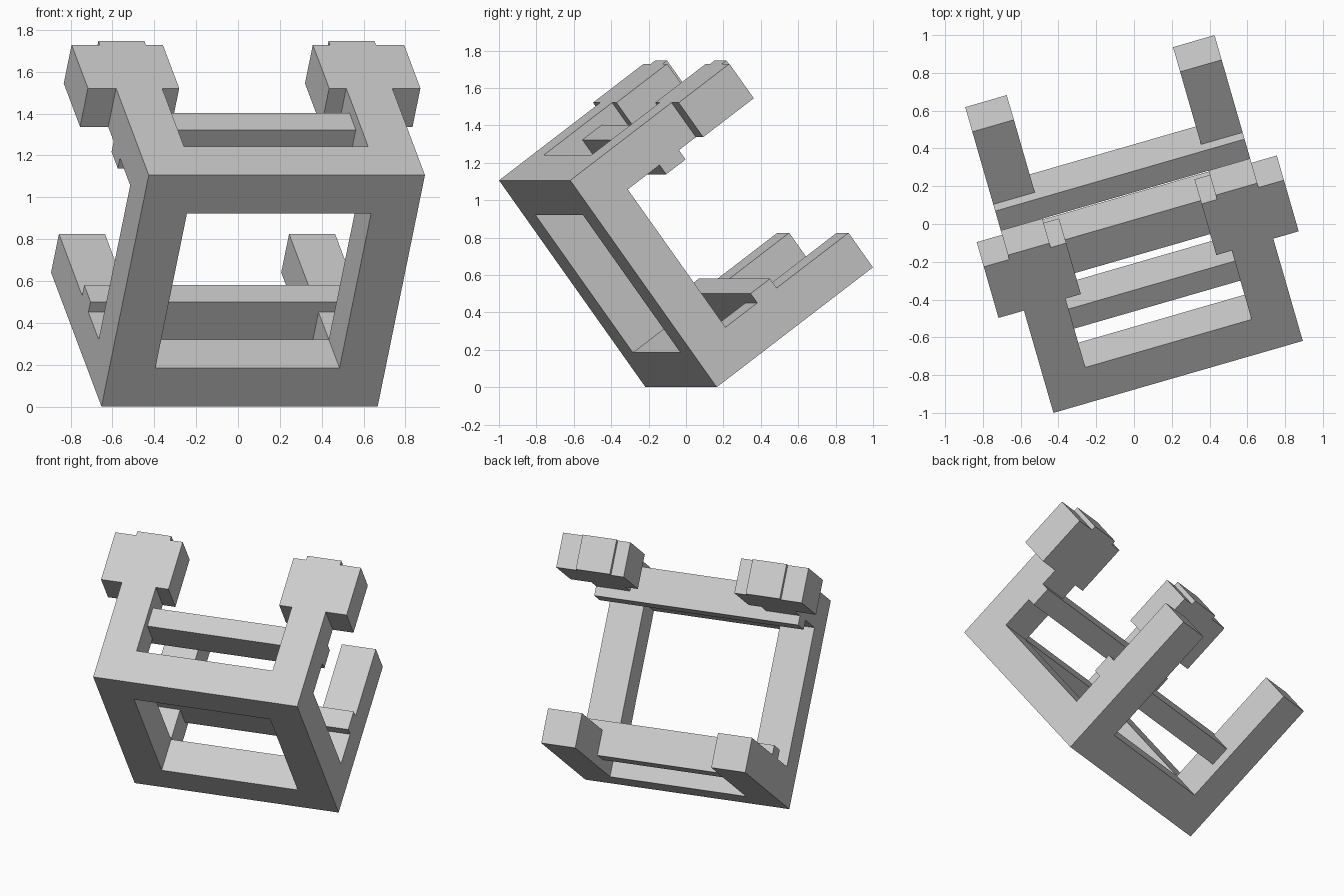
import bpy, bmesh, math
from mathutils import Matrix

cube = bpy.data.objects.get("Cube")
if cube:
    bpy.data.objects.remove(cube, do_unlink=True)

# Single plain grey material
grey = bpy.data.materials.new("plain grey")
grey.use_nodes = True
grey.diffuse_color = (0.6, 0.6, 0.6, 1)
grey.node_tree.nodes["Principled BSDF"].inputs["Base Color"].default_value = (0.6, 0.6, 0.6, 1)

U = 0.229           # beam thickness
W = 3 * U           # half width of the square frame
H = 6 * U           # frame height
DEPTH = 1.08        # reach of the arms
HEAD = (0.70, 1.05)  # start and end of the wide arm heads
BAR = (0.449, 0.583)  # depth span of the cross bars

# Whole bracket leans back and is turned about the vertical
pose = (Matrix.Translation((0.0075, -0.026, 0))
        @ Matrix.Rotation(math.radians(16.1), 4, 'Z')
        @ Matrix.Rotation(math.radians(36.4), 4, 'X'))


def prism(name, outline, z0, z1):
    """Extrude an outline of (x, y) points from z0 to z1."""
    bm = bmesh.new()
    face = bm.faces.new([bm.verts.new((x, y, z0)) for x, y in outline])
    top = bmesh.ops.extrude_face_region(bm, geom=[face])["geom"]
    bmesh.ops.translate(bm, vec=(0, 0, z1 - z0),
                        verts=[v for v in top if isinstance(v, bmesh.types.BMVert)])
    bmesh.ops.recalc_face_normals(bm, faces=bm.faces)
    mesh = bpy.data.meshes.new(name)
    bm.to_mesh(mesh)
    bm.free()
    mesh.materials.append(grey)
    obj = bpy.data.objects.new(name, mesh)
    bpy.context.collection.objects.link(obj)
    obj.matrix_world = pose
    return obj


def box(name, x0, x1, y0, y1, z0, z1):
    return prism(name, [(x0, y0), (x1, y0), (x1, y1), (x0, y1)], z0, z1)


# Square front frame: rails at top and bottom
box("bottom_rail", -W, W, 0, U, 0, U)
box("top_rail", -W, W, 0, U, H - U, H)

# Arm outline seen from above, with a wide head and a short tip beyond it
inner, outer = W - U, W
head_in, head_out = inner - 0.085, outer + 0.14
h0, h1 = HEAD
arm_outline = [(inner, U), (outer, U), (outer, h0), (head_out, h0),
               (head_out, h1), (outer, h1), (outer, DEPTH), (inner, DEPTH),
               (inner, h1), (head_in, h1), (head_in, h0), (inner, h0)]

for side, s in (("left", 1), ("right", -1)):
    x0, x1 = sorted((s * inner, s * outer))
    box(side + "_upright", x0, x1, 0, U, U, H - U)
    box(side + "_lower_arm", x0, x1, U, DEPTH, 0, U)
    prism(side + "_upper_arm", [(s * x, y) for x, y in arm_outline], H - U, H)

# Cross bars joining each pair of arms, set slightly towards the middle
SHIFT = 0.062
box("lower_cross_bar", -W, W, *BAR, SHIFT, SHIFT + U)
box("upper_cross_bar", -W, W, *BAR, H - U - SHIFT, H - SHIFT)
